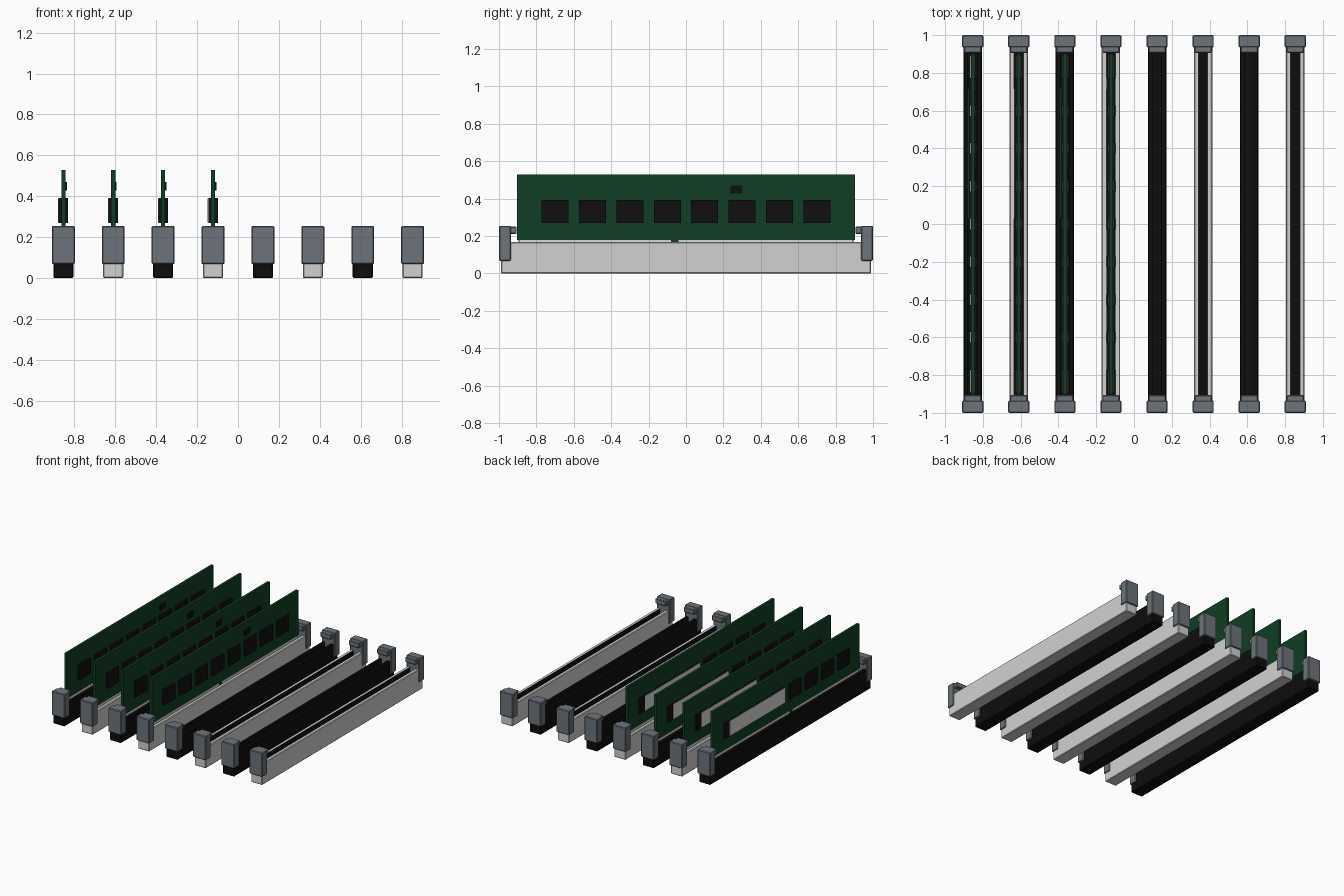
import bpy
import bmesh
from mathutils import Vector

old = bpy.data.objects.get("Cube")
if old:
    bpy.data.objects.remove(old, do_unlink=True)


def material(name, r, g, b):
    mat = bpy.data.materials.new(name)
    mat.use_nodes = True
    mat.diffuse_color = (r, g, b, 1)
    mat.node_tree.nodes["Principled BSDF"].inputs["Base Color"].default_value = (r, g, b, 1)
    return mat


WHITE = material("white plastic", 0.64, 0.64, 0.64)
BLACK = material("black plastic", 0.004, 0.004, 0.004)
GREY = material("latch grey", 0.15, 0.175, 0.195)
GREEN = material("board green", 0.005, 0.048, 0.017)
CHIP = material("chip black", 0.005, 0.005, 0.005)
LABEL = material("label white", 0.72, 0.72, 0.72)
METAL = material("contact metal", 0.7, 0.7, 0.68)


def add_box(bm, low, high, bevel=0.0):
    """Add a box between two corners, with optional chamfered edges."""
    low, high = Vector(low), Vector(high)
    verts = bmesh.ops.create_cube(bm, size=1)["verts"]
    for v in verts:
        v.co = (low + high) / 2 + v.co * (high - low)
    if bevel:
        edges = list({e for v in verts for e in v.link_edges})
        bmesh.ops.bevel(bm, geom=edges, offset=bevel, segments=1, affect='EDGES')


def finish(bm, name, x, mats):
    mesh = bpy.data.meshes.new(name)
    bm.to_mesh(mesh)
    bm.free()
    for mat in mats:
        mesh.materials.append(mat)
    obj = bpy.data.objects.new(name, mesh)
    obj.location.x = x
    bpy.context.collection.objects.link(obj)
    return obj


def boxes(name, x, mat, parts, bevel=0.0):
    bm = bmesh.new()
    for low, high in parts:
        add_box(bm, low, high, bevel)
    return finish(bm, name, x, [mat])


def slot(x, mat):
    # Rail with a black-lined groove sunk into its top
    edge = 0.005
    bm = bmesh.new()
    add_box(bm, (-0.049, -0.99, 0), (0.049, 0.99, 0.168), edge)
    top = max(bm.faces, key=lambda f: f.calc_center_median().z)
    bmesh.ops.inset_region(bm, faces=[top], thickness=0.033 - edge)
    floor = bmesh.ops.extrude_discrete_faces(bm, faces=[top])["faces"][0]
    for v in floor.verts:
        v.co.z -= 0.06
    floor.material_index = 1
    for e in floor.edges:
        for f in e.link_faces:
            f.material_index = 1
    finish(bm, "slot_rail", x, [mat, BLACK])

    # Latch at each end, with a tab pointing inwards
    for side, name in ((-1, "front_latch"), (1, "back_latch")):
        def span(a, b):
            return sorted((side * a, side * b))
        y0, y1 = span(0.935, 1.0)
        t0, t1 = span(0.905, 0.945)
        boxes(name, x, GREY, [((-0.056, y0, 0.068), (0.056, y1, 0.255)),
                              ((-0.046, t0, 0.212), (0.046, t1, 0.252))], 0.005)


def memory_module(x):
    # Board, slightly narrower where it enters the rail
    boxes("circuit_board", x, GREEN, [((-0.01, -0.903, 0.18), (0.01, 0.903, 0.528)),
                                      ((-0.01, -0.895, 0.112), (0.01, 0.895, 0.18))])
    # Contact strips on both faces, either side of the key
    runs = ((-0.89, -0.08), (-0.04, 0.89))
    boxes("edge_contacts", x, METAL,
          [((-0.013, a, 0.115), (0.013, b, 0.178)) for a, b in runs])
    # Eight chips per face
    parts = []
    for i in range(8):
        y = -0.7 + 0.2 * i
        for a, b in ((-0.023, -0.01), (0.01, 0.023)):
            parts.append(((a, y - 0.072, 0.27), (b, y + 0.072, 0.392)))
    boxes("memory_chips", x, CHIP, parts)
    boxes("small_chip", x, CHIP, [((0.01, 0.237, 0.428), (0.017, 0.303, 0.47))])
    # Sticker over half the chips
    boxes("label", x, LABEL, [((-0.026, 0.03, 0.272), (-0.023, 0.715, 0.39))])


# Eight slots in alternating colours, the first four filled
for n in range(8):
    x = (n - 3.5) * 0.244
    slot(x, WHITE if n % 2 else BLACK)
    if n < 4:
        memory_module(x)
